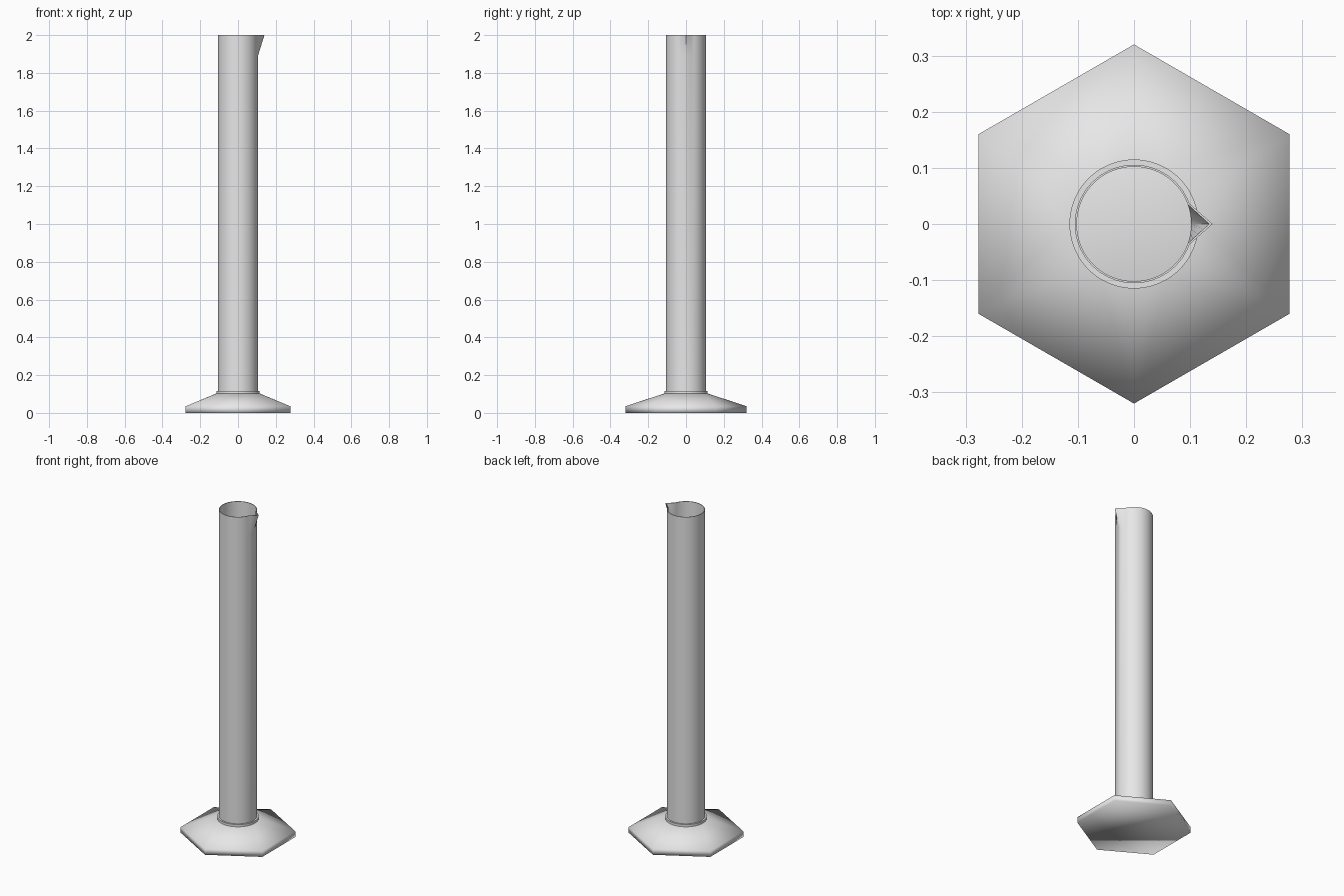
import bpy, bmesh, math
from math import cos, sin, pi, radians

old = bpy.data.objects.get("Cube")
if old:
    bpy.data.objects.remove(old, do_unlink=True)

SEG = 72
SPOUT_ANGLE = radians(20)
SPOUT_TIP = 0.14

grey = bpy.data.materials.new("light_grey")
grey.use_nodes = True
colour = (0.8, 0.8, 0.8, 1)
grey.diffuse_color = colour
grey.node_tree.nodes["Principled BSDF"].inputs["Base Color"].default_value = colour


def finish(bm, name, angle):
    bmesh.ops.recalc_face_normals(bm, faces=bm.faces)
    mesh = bpy.data.meshes.new(name)
    bm.to_mesh(mesh)
    bm.free()
    mesh.materials.append(grey)
    obj = bpy.data.objects.new(name, mesh)
    bpy.context.collection.objects.link(obj)
    bpy.ops.object.select_all(action='DESELECT')
    obj.select_set(True)
    bpy.context.view_layer.objects.active = obj
    bpy.ops.object.shade_smooth_by_angle(angle=radians(angle))
    return obj


def ring(bm, radius, z, tip=None):
    """Circle of vertices, optionally pulled out to a pointed lip toward +x."""
    verts = []
    for i in range(SEG):
        a = 2 * pi * i / SEG
        x, y = radius * cos(a), radius * sin(a)
        off = min(a, 2 * pi - a)
        if tip and off < SPOUT_ANGLE:
            edge_x = radius * cos(SPOUT_ANGLE)
            t = abs(y) / (radius * sin(SPOUT_ANGLE))
            x = tip + (edge_x - tip) * t
        verts.append(bm.verts.new((x, y, z)))
    return verts


def bridge(bm, a, b):
    n = len(a)
    for i in range(n):
        j = (i + 1) % n
        bm.faces.new((a[i], a[j], b[j], b[i]))


# Tube: outer wall, pouring lip, inner wall and rounded floor
bm = bmesh.new()
outer, inner, floor = 0.1055, 0.102, 0.05
rings = [ring(bm, outer, 0.04), ring(bm, outer, 1.89),
         ring(bm, outer, 2.0, SPOUT_TIP),
         ring(bm, inner, 2.0, SPOUT_TIP - 0.006),
         ring(bm, inner, 1.89)]
for k in range(8):
    t = k / 8 * pi / 2
    rings.append(ring(bm, inner * cos(t), floor + 0.05 * (1 - sin(t))))
for a, b in zip(rings, rings[1:]):
    bridge(bm, a, b)
centre = bm.verts.new((0, 0, floor))
for i in range(SEG):
    bm.faces.new((rings[-1][i], rings[-1][(i + 1) % SEG], centre))
bm.faces.new(rings[0])
finish(bm, "measuring_tube", 35)

# Collar: short ring around the foot of the tube
bm = bmesh.new()
loops = [ring(bm, 0.115, 0.1), ring(bm, 0.115, 0.117),
         ring(bm, 0.104, 0.117), ring(bm, 0.104, 0.1)]
for k in range(4):
    bridge(bm, loops[k], loops[(k + 1) % 4])
finish(bm, "collar", 35)

# Base: hexagonal foot sloping up to a round neck
bm = bmesh.new()


def hexagon(z):
    return [bm.verts.new((0.32 * cos(a), 0.32 * sin(a), z))
            for a in (pi / 6 + k * pi / 3 for k in range(6))]


bottom, rim = hexagon(0), hexagon(0.035)
neck = ring(bm, 0.115, 0.103)
bridge(bm, bottom, rim)
bm.faces.new(bottom)
per_side = SEG // 6
for i in range(SEG):
    corner = i // per_side
    bm.faces.new((neck[i], neck[(i + 1) % SEG], rim[corner]))
    if i % per_side == 0:
        bm.faces.new((neck[i], rim[corner], rim[corner - 1]))
bm.faces.new(neck)
finish(bm, "hexagonal_base", 95)
